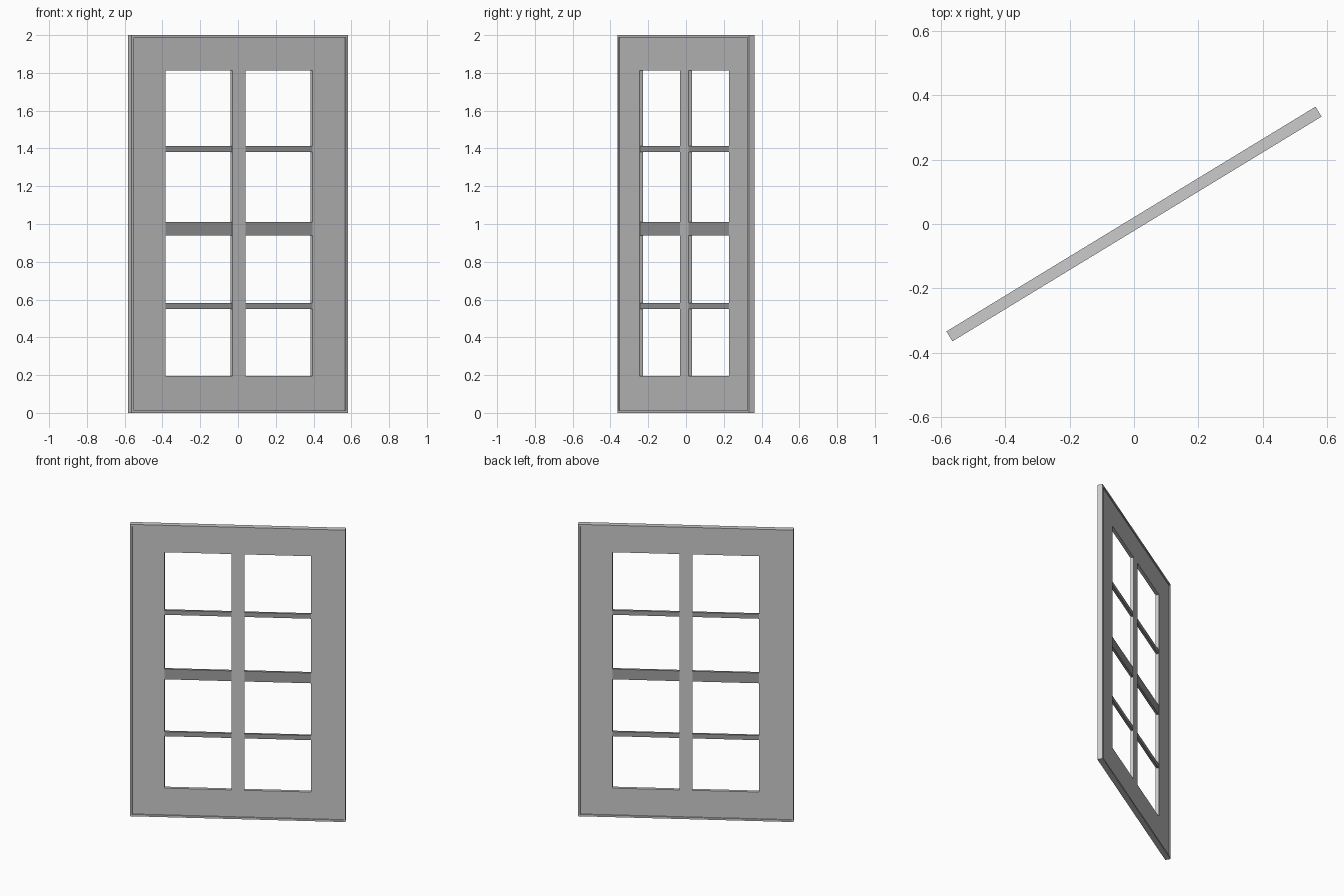
import bpy, bmesh, math
from mathutils import Matrix

if "Cube" in bpy.data.objects:
    bpy.data.objects.remove(bpy.data.objects["Cube"])

TURN = Matrix.Rotation(math.atan2(0.697, 1.145), 4, 'Z')  # whole window is turned
HALF_W, RIM, RIM_T = 0.67, 0.013, 0.036
LEAF_T, BAR_T = 0.022, 0.016


def slab(name, boxes, thickness, mat=None):
    """One object from boxes given as (u0, u1, z0, z1) in the window plane."""
    bm = bmesh.new()
    for u0, u1, z0, z1 in boxes:
        m = (TURN @ Matrix.Translation(((u0 + u1) / 2, 0, (z0 + z1) / 2))
             @ Matrix.Diagonal((u1 - u0, thickness, z1 - z0, 1)))
        bmesh.ops.create_cube(bm, size=1, matrix=m)
    me = bpy.data.meshes.new(name)
    bm.to_mesh(me)
    bm.free()
    if mat:
        me.materials.append(mat)
    ob = bpy.data.objects.new(name, me)
    bpy.context.collection.objects.link(ob)
    return ob


def ring(name, w, z0, z1, iw, iz0, iz1, thickness):
    """Rectangular frame: outer outline w, z0..z1 with an inner opening."""
    bm = bmesh.new()
    loops = []
    for y in (-thickness / 2, thickness / 2):
        for a, b, c in ((w, z0, z1), (iw, iz0, iz1)):
            loops.append([bm.verts.new((u, y, z)) for u, z in
                          ((-a, b), (a, b), (a, c), (-a, c))])
    fo, fi, bo, bi = loops
    for p, q in ((fo, fi), (fi, bi), (bi, bo), (bo, fo)):
        for i in range(4):
            j = (i + 1) % 4
            bm.faces.new((p[i], p[j], q[j], q[i]))
    bmesh.ops.recalc_face_normals(bm, faces=bm.faces)
    bm.transform(TURN)
    me = bpy.data.meshes.new(name)
    bm.to_mesh(me)
    bm.free()
    ob = bpy.data.objects.new(name, me)
    bpy.context.collection.objects.link(ob)
    return ob


OPEN_U, OPEN_Z0, OPEN_Z1, MULL = 0.456, 0.196, 1.812, 0.041

# Thin raised outer rim and the recessed frame inside it
ring("outer_rim", HALF_W, 0, 2, HALF_W - RIM, RIM, 2 - RIM, RIM_T)
ring("sash_frame", HALF_W - RIM, RIM, 2 - RIM, OPEN_U, OPEN_Z0, OPEN_Z1, LEAF_T)

# Central upright
slab("centre_mullion", [(-MULL, MULL, OPEN_Z0, OPEN_Z1)], LEAF_T)

# Darker cross bars, left and right of the upright
dark = bpy.data.materials.new("dark_grey")
dark.diffuse_color = (0.35, 0.35, 0.35, 1)
dark.use_nodes = True
dark.node_tree.nodes["Principled BSDF"].inputs["Base Color"].default_value = dark.diffuse_color
for name, z0, z1 in (("lower_bar", 0.55, 0.581),
                     ("middle_bar", 0.94, 1.01),
                     ("upper_bar", 1.382, 1.413)):
    slab(name, [(-OPEN_U, -MULL, z0, z1), (MULL, OPEN_U, z0, z1)], BAR_T, dark)
